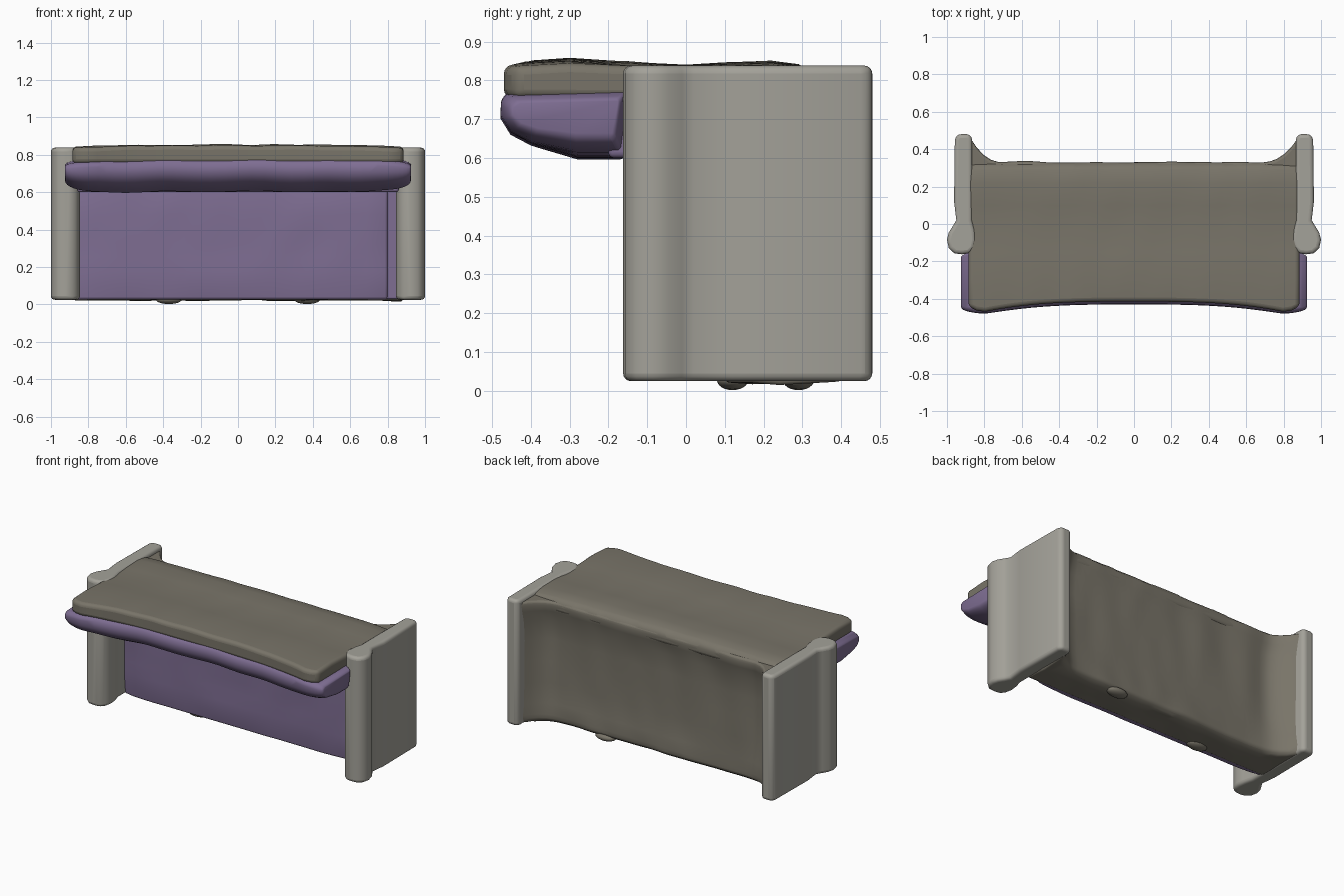
import bpy, bmesh, math
from mathutils import Vector, noise

if "Cube" in bpy.data.objects:
    bpy.data.objects.remove(bpy.data.objects["Cube"])


def material(name, rgb):
    m = bpy.data.materials.new(name)
    m.diffuse_color = (*rgb, 1)
    m.use_nodes = True
    m.node_tree.nodes["Principled BSDF"].inputs["Base Color"].default_value = m.diffuse_color
    return m


PURPLE = material("purple_fabric", (0.21, 0.155, 0.29))
BROWN = material("brown_grey_fabric", (0.19, 0.175, 0.14))
GREY = material("light_grey_fabric", (0.37, 0.36, 0.32))


def finish(name, bm, mat, bevel):
    """Round the hard edges and shade smooth."""
    bmesh.ops.recalc_face_normals(bm, faces=bm.faces)
    me = bpy.data.meshes.new(name)
    bm.to_mesh(me)
    bm.free()
    me.materials.append(mat)
    ob = bpy.data.objects.new(name, me)
    bpy.context.collection.objects.link(ob)
    mod = ob.modifiers.new("round", 'BEVEL')
    mod.width, mod.segments = bevel, 4
    mod.limit_method, mod.angle_limit = 'ANGLE', math.radians(40)
    bpy.context.view_layer.objects.active = ob
    ob.select_set(True)
    bpy.ops.object.shade_smooth_by_angle(angle=math.radians(50))
    ob.select_set(False)
    return ob


def loft(name, rings, mat, bevel):
    """Skin equal-length rings and cap both ends."""
    bm = bmesh.new()
    vs = [[bm.verts.new(p) for p in r] for r in rings]
    n = len(vs[0])
    for a, b in zip(vs, vs[1:]):
        for i in range(n):
            j = (i + 1) % n
            bm.faces.new((a[i], a[j], b[j], b[i]))
    bm.faces.new(vs[0])
    bm.faces.new(vs[-1])
    return finish(name, bm, mat, bevel)


def upright(name, outline, z0, z1, mat, bevel):
    """Extrude a plan outline from z0 to z1."""
    return loft(name, [[(x, y, z) for x, y in outline] for z in (z0, z1)], mat, bevel)


def lump(x, y, z, scale=6):
    return noise.noise(Vector((x * scale, y * scale, z * scale)))


def front_edge(x):
    # overhang is deepest near both ends
    return -0.415 - 0.055 * min(1, abs(x) / 0.8) ** 3


# Side panels with a rolled column along the front
arm = [(0.875, 0.48), (0.945, 0.48), (0.958, 0.45), (0.962, 0.12), (0.95, 0.02),
       (0.968, -0.01), (0.99, -0.045), (1.0, -0.085), (0.99, -0.13), (0.96, -0.157),
       (0.92, -0.162), (0.88, -0.157), (0.855, -0.13), (0.845, -0.085),
       (0.85, -0.035), (0.865, 0.02), (0.865, 0.45)]
for side, s in (("left", -1), ("right", 1)):
    upright(side + "_arm", [(s * x, y) for x, y in arm], 0.025, 0.838, GREY, 0.02)

# Main body: slightly recessed back with coves running out to the side panels
rings = []
for k in range(47):
    x = -0.88 + 1.76 * k / 46
    cove = 0.135 * max(0, (abs(x) - 0.70) / 0.18) ** 2.2
    ring = [(x, 0.10, 0.815), (x, 0.10, 0.022)]
    ring += [(x, y, 0.022 + 0.012 * lump(x, y, 0)) for y in (0.17, 0.24)]
    for y, z in ((0.285, 0.024), (0.315, 0.045), (0.318, 0.08), (0.308, 0.15),
                 (0.302, 0.28), (0.30, 0.42), (0.30, 0.56), (0.305, 0.68),
                 (0.32, 0.75), (0.33, 0.79), (0.325, 0.815)):
        ring.append((x, y + cove + 0.010 * lump(x, 5, z), z))
    rings.append(ring)
loft("body", rings, BROWN, 0.012)

# Two small sagging spots the model rests on
for name, x, y in (("left_foot_lump", -0.37, 0.10), ("right_foot_lump", 0.37, 0.27)):
    bm = bmesh.new()
    bmesh.ops.create_uvsphere(bm, u_segments=24, v_segments=12, radius=1)
    bmesh.ops.scale(bm, vec=(0.07, 0.04, 0.025), verts=bm.verts)
    bmesh.ops.translate(bm, vec=(x, y + 0.02, 0.027), verts=bm.verts)
    finish(name, bm, BROWN, 0.001)

# Top slab with a soft crease above the columns
rings = []
for k in range(41):
    x = -0.885 + 1.77 * k / 40
    f = front_edge(x) + 0.03 * max(0, (abs(x) - 0.8) / 0.085) ** 2
    drop = 0.012 * (abs(x) / 0.885) ** 4
    top = [(f, 0.848), (-0.3, 0.855), (-0.15, 0.848), (0.0, 0.838),
           (0.1, 0.845), (0.22, 0.848), (0.29, 0.84), (0.318, 0.825), (0.328, 0.80)]
    rings.append([(x, y, z - drop + 0.005 * lump(x, y, 0)) for y, z in top]
                 + [(x, 0.325, 0.75), (x, f, 0.755)])
loft("top_slab", rings, BROWN, 0.022)

# Padded cushion below the overhang, with rounded ends
rings = []
for k in range(41):
    t = math.sin(math.pi / 2 * (k / 20 - 1))
    x = 0.925 * t
    r = 0.45 + 0.55 * max(0, 1 - abs(t) ** 10) ** 0.5
    f = front_edge(x) - 0.013
    prof = [(f + 0.02, 0.772), (f, 0.75), (f - 0.002, 0.705), (f + 0.025, 0.66),
            (f + 0.08, 0.63), (-0.28, 0.602), (-0.16, 0.602), (-0.14, 0.785)]
    wob = 0.012 * lump(x, 1.3, 0, 4)
    rings.append([(x, -0.3 + (y + 0.3) * (0.6 + 0.4 * r), 0.72 + (z - 0.72) * r + wob)
                  for y, z in prof])
loft("overhang_cushion", rings, PURPLE, 0.01)

# Cushion continuing back to the front panel
upright("inner_cushion", [(-0.86, -0.2), (0.86, -0.2), (0.86, 0.12), (-0.86, 0.12)],
        0.60, 0.79, PURPLE, 0.015)

# Purple backing seen in the gap beside the front panel
upright("gap_lining", [(0.74, 0.09), (0.87, 0.09), (0.87, 0.12), (0.74, 0.12)],
        0.03, 0.63, PURPLE, 0.008)

# Slightly puffed purple front panel, stopping short of the right arm
rings = []
for k in range(31):
    x = -0.87 + 1.67 * k / 30
    e = 0.02 * (abs(k / 15 - 1)) ** 14
    rings.append([(x, 0.055 + e + 0.012 * (2 * j / 8 - 1) ** 6
                   + 0.006 * lump(x, j * 0.08, 3, 5),
                   0.027 + 0.603 * j / 8) for j in range(9)]
                 + [(x, 0.13, 0.63), (x, 0.13, 0.027)])
loft("front_panel", rings, PURPLE, 0.012)
